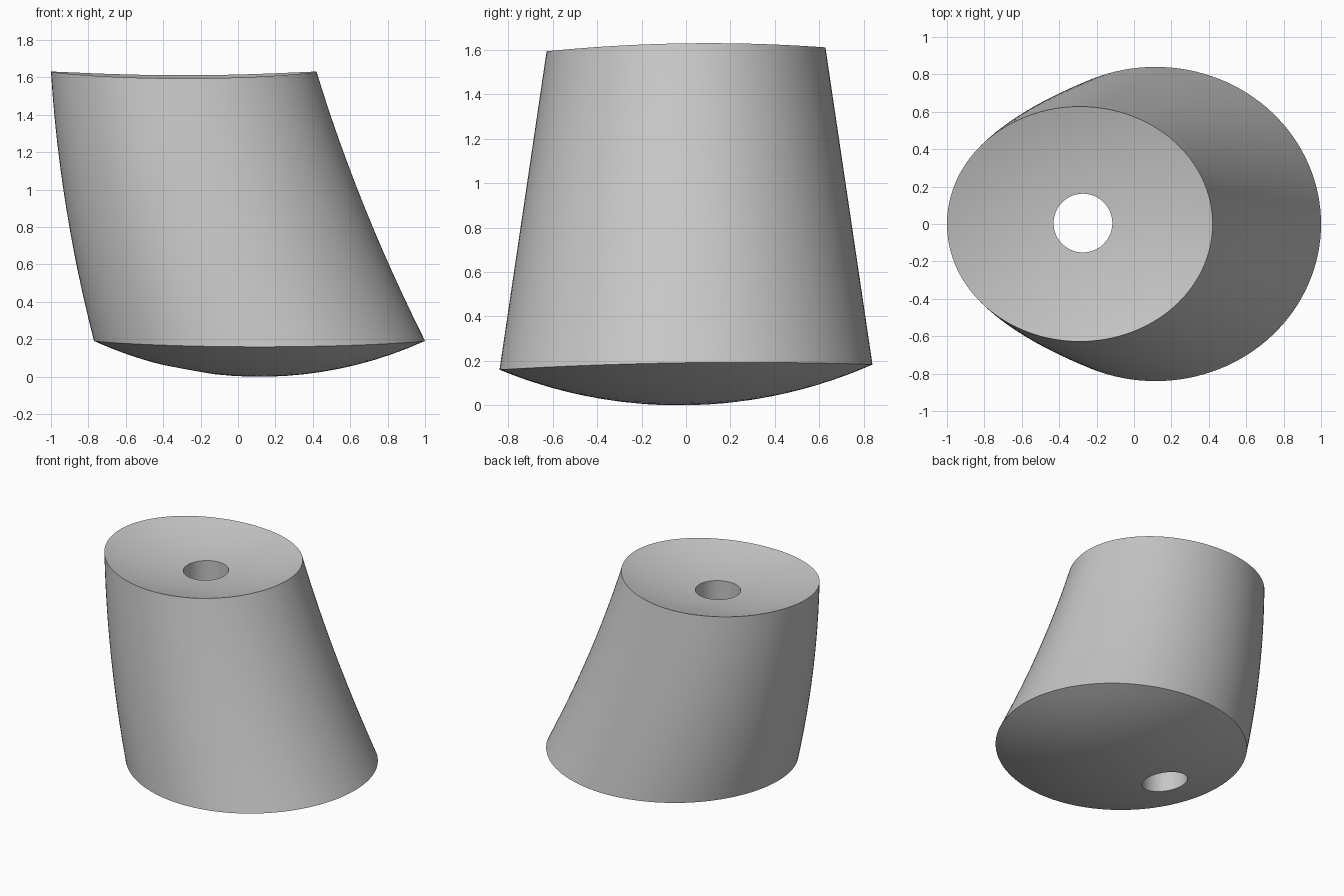
import bpy, bmesh, math

cube = bpy.data.objects.get("Cube")
if cube:
    bpy.data.objects.remove(cube, do_unlink=True)

SEG = 128
SPHERE = 2.14               # radius of both curved end faces
TILT = 0.014                # slight lean of the end faces along y
HOLE_X, HOLE_Y, HOLE_R = -0.273, 0.005, 0.157
BOW = -0.035                # sideways bend of the wall at mid height

# End ellipses: centre x, half width x, half width y, height of lowest point
BOTTOM = (0.115, 0.885, 0.84, 0.0)
TOP = (-0.29, 0.71, 0.628, 1.509)


def end_height(end, x, y):
    r2 = (x - end[0]) ** 2 + y ** 2
    return end[3] + SPHERE - math.sqrt(SPHERE ** 2 - r2) + TILT * y


def end_point(end, a, f):
    """Point on an end face, from the hole edge (f = 0) to the rim (f = 1)."""
    hx, hy = HOLE_X + HOLE_R * math.cos(a), HOLE_Y + HOLE_R * math.sin(a)
    rx, ry = end[0] + end[1] * math.cos(a), end[2] * math.sin(a)
    x, y = hx + (rx - hx) * f, hy + (ry - hy) * f
    return x, y, end_height(end, x, y)


def wall_point(a, t):
    """Point on the bent, tapering wall, from bottom (t = 0) to top (t = 1)."""
    lo, hi = end_point(BOTTOM, a, 1), end_point(TOP, a, 1)
    x, y, z = (p + (q - p) * t for p, q in zip(lo, hi))
    return x + 4 * BOW * t * (1 - t), y, z


# Closed loft: bottom face, wall, dished top face, then the bore
steps = 12
angles = [2 * math.pi * i / SEG for i in range(SEG)]
rings = [[end_point(BOTTOM, a, i / steps) for a in angles] for i in range(steps)]
rings += [[wall_point(a, i / steps) for a in angles] for i in range(steps)]
rings += [[end_point(TOP, a, 1 - i / steps) for a in angles] for i in range(steps + 1)]

bm = bmesh.new()
loops = [[bm.verts.new(p) for p in ring] for ring in rings]
for k, ring in enumerate(loops):
    following = loops[(k + 1) % len(loops)]
    for i in range(SEG):
        j = (i + 1) % SEG
        bm.faces.new((ring[i], ring[j], following[j], following[i]))
bmesh.ops.recalc_face_normals(bm, faces=bm.faces)

mesh = bpy.data.meshes.new("tapered_body")
bm.to_mesh(mesh)
bm.free()
body = bpy.data.objects.new("tapered_body", mesh)
bpy.context.collection.objects.link(body)

# Plain grey material
grey = bpy.data.materials.new("light_grey")
grey.use_nodes = True
colour = (0.57, 0.57, 0.57, 1)
grey.diffuse_color = colour
grey.node_tree.nodes["Principled BSDF"].inputs["Base Color"].default_value = colour
mesh.materials.append(grey)

# Smooth surfaces with crisp rims
bpy.ops.object.select_all(action='DESELECT')
body.select_set(True)
bpy.context.view_layer.objects.active = body
bpy.ops.object.shade_smooth_by_angle(angle=math.radians(35))
